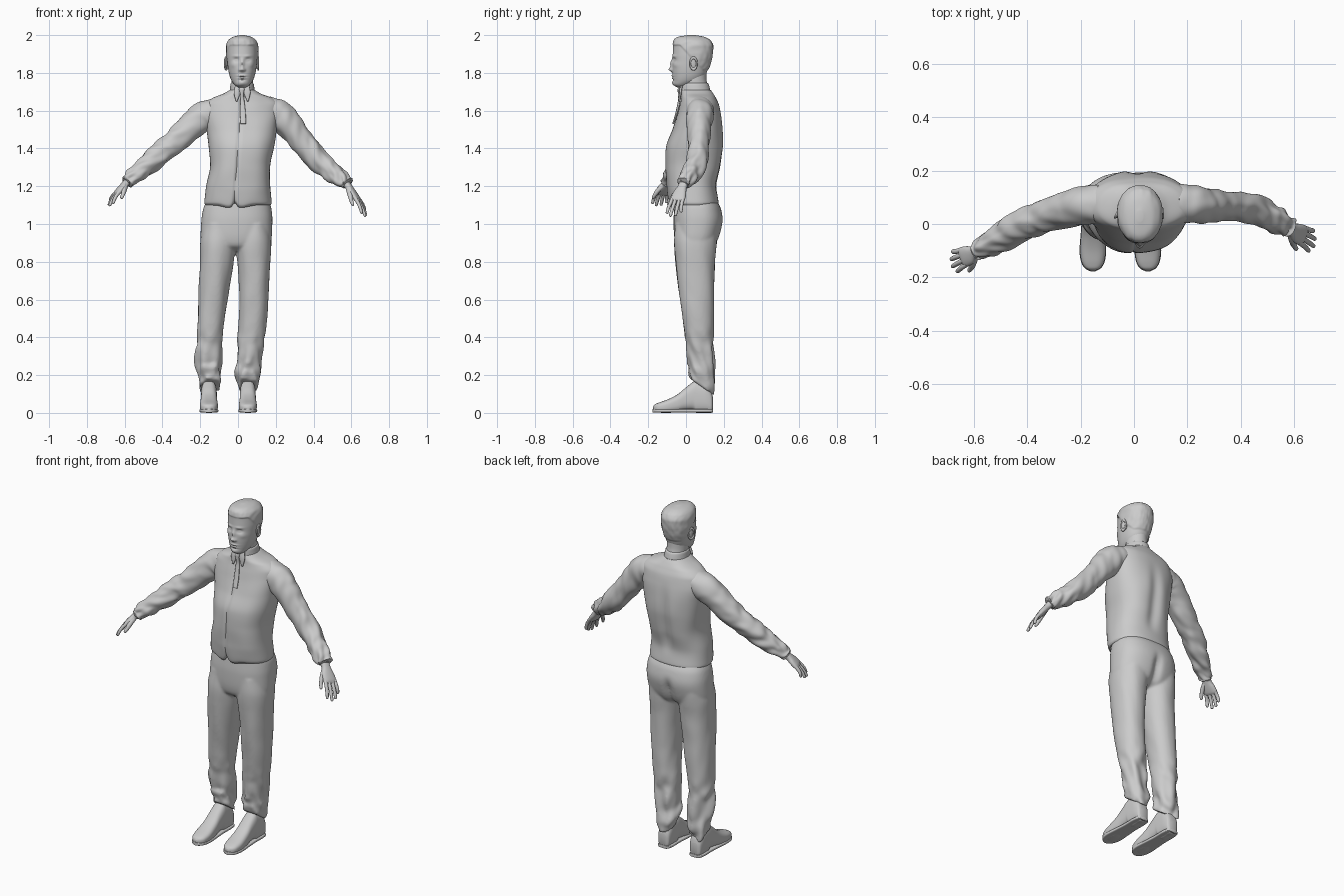
import bpy, bmesh, math
from mathutils import Vector, noise

X, Y, Z = Vector((1, 0, 0)), Vector((0, 1, 0)), Vector((0, 0, 1))


def bell(a, w):
    return math.exp(-(a / w) ** 2)


def step(a, lo, hi):
    t = min(1, max(0, (a - lo) / (hi - lo)))
    return t * t * (3 - 2 * t)


def interpolate(rings, sub):
    """Smooth in-between rings without overshoot."""
    cols = []
    for c in zip(*rings):
        d = [b - a for a, b in zip(c, c[1:])]
        m = [d[0]] + [2 * p * q / (p + q) if p * q > 0 else 0 for p, q in zip(d, d[1:])] + [d[-1]]
        out = []
        for i in range(len(d)):
            for j in range(sub):
                t = j / sub
                out.append(c[i] + d[i] * t * t * (3 - 2 * t) + m[i] * t * (1 - t) ** 2 - m[i + 1] * t * t * (1 - t))
        cols.append(out + [c[-1]])
    return list(zip(*cols))


def shade(ob, angle=50):
    bpy.ops.object.select_all(action='DESELECT')
    bpy.context.view_layer.objects.active = ob
    ob.select_set(True)
    bpy.ops.object.shade_smooth_by_angle(angle=math.radians(angle))


def loft(name, rings, uref, axis=None, n=32, sub=5, power=2.0, warp=None):
    """Skin through rings (x, y, z, radius_u, radius_v)."""
    rows = interpolate(rings, sub)
    cen = [Vector(r[:3]) for r in rows]
    bm = bmesh.new()
    loops = []
    for i, r in enumerate(rows):
        t = axis or (cen[min(i + 1, len(rows) - 1)] - cen[max(i - 1, 0)]).normalized()
        u = (uref - t * uref.dot(t)).normalized()
        v = t.cross(u)
        loop = []
        for k in range(n):
            a = 2 * math.pi * k / n
            c, s = math.cos(a), math.sin(a)
            p = cen[i] + u * r[3] * math.copysign(abs(c) ** (2 / power), c) \
                + v * r[4] * math.copysign(abs(s) ** (2 / power), s)
            if warp:
                p = warp(p, u * c + v * s, i / (len(rows) - 1))
            loop.append(bm.verts.new(p))
        loops.append(loop)
    for a, b in zip(loops, loops[1:]):
        for k in range(n):
            bm.faces.new((a[k], a[(k + 1) % n], b[(k + 1) % n], b[k]))
    bm.faces.new(loops[0])
    bm.faces.new(loops[-1])
    bmesh.ops.recalc_face_normals(bm, faces=bm.faces)
    me = bpy.data.meshes.new(name)
    bm.to_mesh(me)
    bm.free()
    ob = bpy.data.objects.new(name, me)
    bpy.context.collection.objects.link(ob)
    shade(ob)
    return ob


def boxes(rows):
    """(z, x0, x1, y0, y1) extents to rings."""
    return [((a + b) / 2, (c + d) / 2, z, (b - a) / 2, (d - c) / 2) for z, a, b, c, d in rows]


# Head with sculpted face and raised hair
CX = 0.022
BUMPS = [(0, 1.848, .010, .024, -.011), (0, 1.818, .012, .011, -.017), (0, 1.785, .022, .005, -.006),
         (0, 1.772, .018, .005, -.006), (0, 1.779, .024, .002, .004), (0, 1.748, .018, .012, -.006),
         (0, 1.762, .018, .004, .003)]
for s in (-1, 1):
    BUMPS += [(s * .031, 1.868, .015, .010, .011), (s * .031, 1.867, .010, .005, -.006),
              (s * .030, 1.889, .020, .006, -.004), (s * .050, 1.842, .016, .014, -.004),
              (s * .012, 1.815, .006, .006, -.006)]


def face(p, out, t):
    p = p.copy()
    q = p.copy()
    if p.y < .03:
        f = step(-p.y, -.03, .01)
        for bx, bz, sx, sz, dy in BUMPS:
            p.y += f * dy * bell(q.x - CX - bx, sx) * bell(q.z - bz, sz)
    line = max(1.815, 1.945 - 1.1 * max(0, q.y + .03))
    hair = step(q.z, line - .004, line + .008)
    strands = .0025 * noise.noise(Vector((q.x * 70, q.y * 22, q.z * 30)))
    return p + out * hair * (.004 + strands) * step(2.0 - q.z, 0, .03)


loft("head", [(CX, (a + b) / 2, z, w, (b - a) / 2) for z, w, a, b in [
    (1.722, .02, -.045, .0), (1.735, .038, -.064, .03), (1.76, .057, -.068, .08), (1.79, .068, -.071, .105),
    (1.82, .074, -.073, .116), (1.86, .079, -.072, .130), (1.90, .082, -.070, .138), (1.94, .081, -.068, .141),
    (1.97, .071, -.063, .128), (1.99, .049, -.043, .098), (2.0, .012, .01, .05)]],
    X, Z, n=120, sub=10, power=2.15, warp=face)

# Ears: bowl plus rim
for s, side in ((-1, "right"), (1, "left")):
    pos = (CX + s * .081, .04, 1.85)
    bpy.ops.mesh.primitive_uv_sphere_add(segments=24, ring_count=12, location=pos)
    ear = bpy.context.object
    ear.name, ear.scale, ear.rotation_euler = side + "_ear", (.007, .018, .031), (.2, 0, s * .25)
    shade(ear)
    bpy.ops.mesh.primitive_torus_add(major_segments=32, minor_segments=10, major_radius=.03, minor_radius=.008,
                                     location=(pos[0] + s * .004, pos[1], pos[2]))
    rim = bpy.context.object
    rim.name, rim.scale = side + "_ear_rim", (1, .58, .6)
    rim.rotation_euler = (.2, math.pi / 2, s * .25)
    shade(rim)

# Neck, collar and tie
loft("neck", boxes([(1.66, -.04, .086, -.02, .13), (1.72, -.034, .078, -.02, .118),
                    (1.77, -.035, .079, -.022, .108), (1.83, -.035, .079, -.02, .108)]), X, Z, n=40)
loft("shirt_collar", boxes([(1.67, -.05, .096, -.03, .135), (1.71, -.043, .088, -.03, .128),
                            (1.742, -.039, .083, -.026, .119), (1.746, -.034, .078, -.02, .114)]), X, Z, n=48)
for s, side in ((-1, "right"), (1, "left")):
    loft(side + "_collar_flap", [(CX + s * .018, -.022, 1.738, .018, .006), (CX + s * .026, -.030, 1.70, .018, .007),
                                 (CX + s * .030, -.034, 1.65, .004, .005)], X, n=16, power=2.5)
loft("tie", [(.02, -.026, 1.722, .010, .008), (.02, -.034, 1.712, .014, .010), (.021, -.034, 1.685, .009, .009),
             (.022, -.034, 1.665, .010, .007), (.026, -.052, 1.58, .015, .006), (.028, -.068, 1.53, .014, .005)],
     X, n=20, power=2.6)


# Waistcoat with front seam, pointed hem and soft creases
def waistcoat(p, out, t):
    x, y, z = p
    p = p + out * .006 * noise.noise(Vector((x * 9, y * 9, z * 6))) * step(z, 1.1, 1.2)
    if y < .0:
        p.y += .007 * bell(x + .02 - .067 * (z - 1.1), .006) * step(1.68 - z, 0, .05)
        low = step(1.17 - z, 0, .07)
        p.z += low * (-.014 * bell(abs(x + .015) - .035, .04) + .022 * bell(x + .018, .012))
    else:
        p.y -= .016 * bell(x - .01, .035) * step(z, 1.15, 1.28) * step(1.62 - z, 0, .2)
    return p


loft("waistcoat", boxes([
    (1.100, -.172, .173, -.074, .163), (1.115, -.178, .178, -.088, .172), (1.20, -.167, .171, -.104, .166),
    (1.30, -.150, .172, -.111, .186), (1.40, -.156, .188, -.104, .199), (1.50, -.167, .203, -.072, .198),
    (1.58, -.178, .215, -.046, .186), (1.63, -.172, .218, -.032, .174), (1.665, -.138, .188, -.024, .158),
    (1.69, -.075, .122, -.024, .143), (1.71, -.042, .087, -.022, .128)]),
    X, Z, n=160, sub=8, power=2.3, warp=waistcoat)


# Sleeves with cloth folds
def sleeve_folds(seed):
    def warp(p, out, t):
        q = Vector((t * 13 + out.x * 1.2 + seed, out.y * 1.3, out.z * 1.3))
        return p + out * (.004 + .014 * t) * noise.noise(q) * step(1.02 - t, 0, .12)
    return warp


ARMS = {
    "right": (-1, [(-.12, .075, 1.59, .073, .076), (-.18, .07, 1.572, .073, .078), (-.25, .055, 1.515, .068, .072),
                   (-.33, .03, 1.44, .063, .063), (-.40, .005, 1.385, .059, .060), (-.47, -.035, 1.322, .057, .055),
                   (-.54, -.075, 1.265, .046, .045), (-.585, -.10, 1.225, .035, .032), (-.592, -.104, 1.219, .03, .027)],
              (-.58, -.098, 1.23), (-.695, -.15, 1.105)),
    "left": (1, [(.15, .075, 1.60, .073, .076), (.21, .075, 1.583, .073, .078), (.265, .07, 1.53, .066, .073),
                 (.325, .068, 1.455, .060, .066), (.39, .066, 1.375, .055, .062), (.47, .045, 1.295, .056, .056),
                 (.53, .015, 1.25, .046, .045), (.575, -.012, 1.217, .035, .032), (.581, -.016, 1.211, .03, .027)],
             (.57, -.01, 1.22), (.69, -.075, 1.047)),
}
for side, (s, path, wrist, tip) in ARMS.items():
    loft(side + "_sleeve", path, Y, n=56, sub=10, warp=sleeve_folds(5 + 3 * s))
    # Hand: palm, four fingers, thumb
    wr, d = Vector(wrist), Vector(tip) - Vector(wrist)
    L = d.length
    d.normalize()
    w = Vector((-.3 * s, -1, 0))
    w = (w - d * w.dot(d)).normalized()
    nrm = d.cross(w)
    if nrm.x * s > 0:
        nrm = -nrm

    def at(along, across, deep):
        return tuple(wr + d * along * L + w * across + nrm * deep)

    loft(side + "_palm", [(*at(0, 0, 0), .024, .019), (*at(.15, 0, 0), .025, .018), (*at(.33, .002, 0), .036, .017),
                          (*at(.5, 0, 0), .039, .014), (*at(.58, 0, .001), .034, .008)], w, n=28, power=2.4)
    for i, (off, ln) in enumerate([(.029, .92), (.010, 1.0), (-.010, .96), (-.028, .84)]):
        loft(f"{side}_finger_{i + 1}", [
            (*at(.47, off, -.001), .010, .010), (*at(.65, off * 1.12, .0), .0095, .0095),
            (*at(.65 + (ln - .65) * .55, off * 1.25, .006), .009, .0085),
            (*at(ln - .02, off * 1.3, .014), .0075, .007), (*at(ln, off * 1.3, .016), .003, .003)], w, n=14)
    loft(side + "_thumb", [(*at(.2, .015, .004), .014, .013), (*at(.38, .036, .012), .013, .012),
                           (*at(.52, .047, .02), .010, .010), (*at(.62, .052, .024), .008, .008),
                           (*at(.65, .053, .025), .003, .003)], nrm, n=14)


# Trousers: hips and two legs fused into one cloth surface
def hips(p, out, t):
    if p.y > .05:
        p = p - Y * .022 * bell(p.x + .012, .022) * step(1.06 - p.z, 0, .1)
    return p


def leg_folds(seed):
    def warp(p, out, t):
        low = step(.48 - p.z, 0, .25)
        q = Vector((out.x * 1.3 + seed, out.y * 1.3 + p.z * 6, p.z * (5 + 11 * low)))
        p = p + out * (.004 + .020 * low) * noise.noise(q)
        return p - Z * .7 * (p.y - .08) * step(.34 - p.z, 0, .2)
    return warp


parts = [loft("trousers", boxes([
    (1.13, -.162, .162, -.058, .160), (1.08, -.184, .177, -.062, .185), (1.02, -.194, .182, -.066, .195),
    (.95, -.198, .180, -.064, .182), (.89, -.192, .170, -.052, .155), (.855, -.12, .09, -.01, .10)]),
    X, Z, n=96, sub=8, power=2.4, warp=hips)]
depth = [(1.0, -.055, .175), (.9, -.062, .163), (.8, -.056, .153), (.6, -.032, .149), (.4, -.006, .146),
         (.3, .008, .144), (.22, .012, .148), (.14, .018, .146)]
for side, xs in (("right", [(-.18, -.02), (-.2, -.012), (-.202, -.025), (-.21, -.055), (-.217, -.08),
                            (-.221, -.088), (-.214, -.088), (-.203, -.1)]),
                 ("left", [(.0, .162), (-.014, .176), (-.004, .171), (.008, .161), (.0, .142),
                           (-.006, .128), (-.01, .118), (-.002, .106)])):
    parts.append(loft(side + "_leg", boxes([(z, a, b, c, e) for (z, c, e), (a, b) in zip(depth, xs)]),
                      X, Z, n=56, sub=12, power=2.2, warp=leg_folds(len(parts) * 7.3)))
bpy.ops.object.select_all(action='DESELECT')
for ob in parts:
    ob.select_set(True)
bpy.context.view_layer.objects.active = parts[0]
bpy.ops.object.join()
m = parts[0].modifiers.new("fuse", 'REMESH')
m.mode, m.voxel_size, m.use_smooth_shade = 'VOXEL', .007, True
m = parts[0].modifiers.new("soften", 'SMOOTH')
m.factor, m.iterations = .5, 6

# Shoes with arched soles and a heel
for side, cx in (("right", -.154), ("left", .052)):
    loft(side + "_shoe", [(cx, y, (a + b) / 2, w, (b - a) / 2) for y, w, a, b in [
        (.142, .024, .012, .085), (.135, .034, .0, .11), (.10, .041, .0, .16), (.055, .042, .0, .17),
        (.04, .042, .014, .165), (.0, .042, .014, .135), (-.045, .045, .004, .098), (-.10, .048, .0, .070),
        (-.145, .041, .002, .054), (-.166, .026, .008, .044), (-.174, .010, .014, .034)]],
        X, Y, n=48, sub=6, power=2.7)
    loft(side + "_sole", [(cx, y, .011, w, .009) for y, w in [
        (.144, .026), (.135, .036), (.09, .042), (.04, .041), (-.03, .045), (-.10, .050),
        (-.145, .043), (-.168, .027), (-.177, .009)]], X, Y, n=32, power=5)
